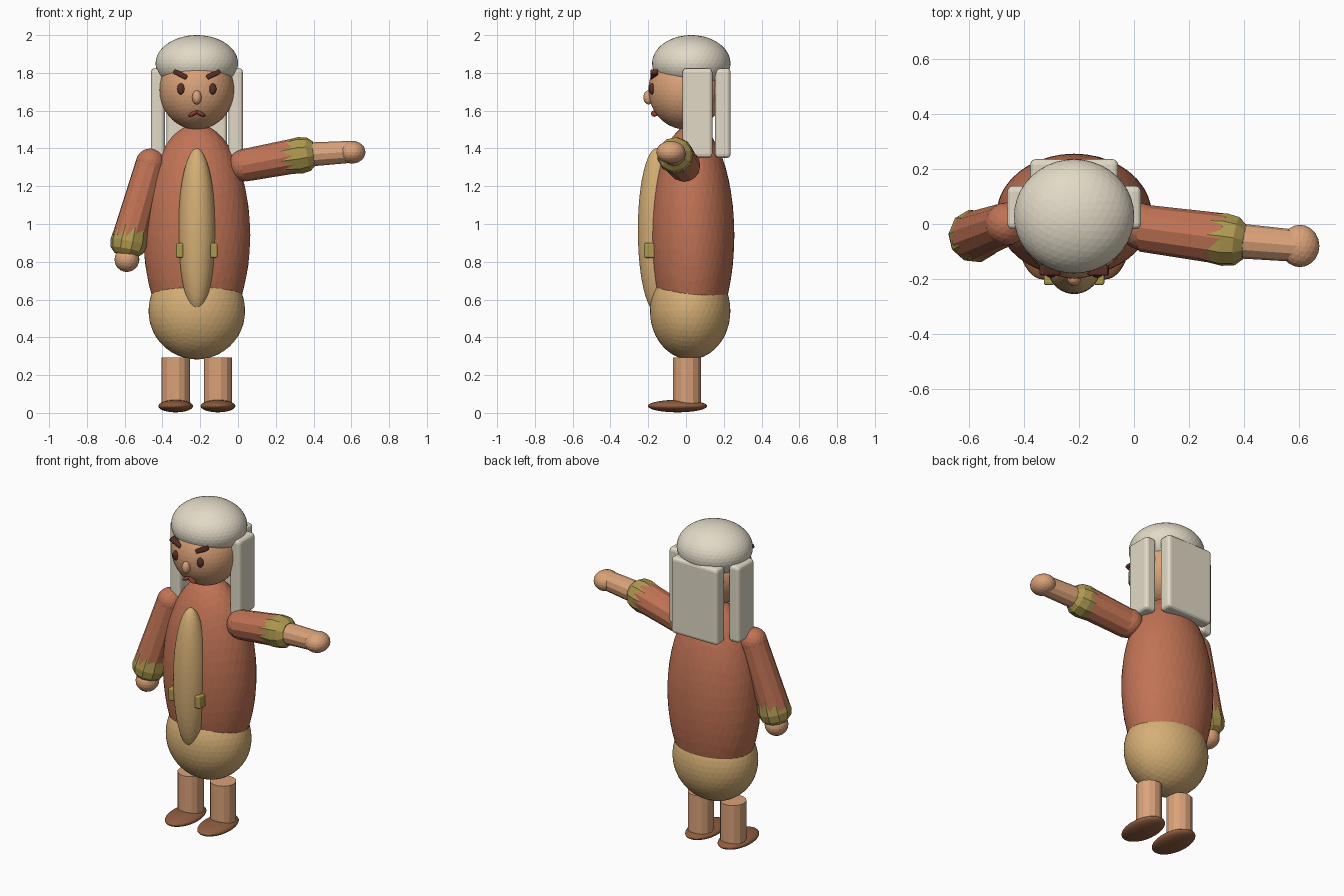
import bpy, bmesh, math
from mathutils import Vector, Matrix

if "Cube" in bpy.data.objects:
    bpy.data.objects.remove(bpy.data.objects["Cube"])

CX = -0.218  # the figure's own centre line


def material(name, rgb):
    m = bpy.data.materials.new(name)
    m.diffuse_color = (*rgb, 1)
    m.use_nodes = True
    m.node_tree.nodes["Principled BSDF"].inputs["Base Color"].default_value = m.diffuse_color
    return m


SKIN = material("skin", (0.70, 0.36, 0.19))
TAN = material("tan", (0.67, 0.43, 0.18))
RED = material("coat_red", (0.53, 0.17, 0.09))
CREAM = material("cream", (0.76, 0.70, 0.57))
OLIVE = material("olive", (0.42, 0.32, 0.08))
SHOE = material("shoe", (0.28, 0.11, 0.05))
DARK = material("dark_brown", (0.10, 0.03, 0.02))
LIP = material("lip", (0.26, 0.05, 0.03))


def finish(name, bm, mat):
    bmesh.ops.recalc_face_normals(bm, faces=bm.faces)
    mesh = bpy.data.meshes.new(name)
    bm.to_mesh(mesh)
    bm.free()
    mesh.materials.append(mat)
    ob = bpy.data.objects.new(name, mesh)
    bpy.context.collection.objects.link(ob)
    return ob


def ellipsoid(name, loc, radii, mat, sub=4, roll=0):
    bm = bmesh.new()
    bmesh.ops.create_icosphere(bm, subdivisions=sub, radius=1)
    bm.transform(Matrix.Translation(loc) @ Matrix.Rotation(roll, 4, 'Y') @ Matrix.Diagonal((*radii, 1)))
    return finish(name, bm, mat)


def block(name, loc, size, mat, bevel, roll=0):
    bm = bmesh.new()
    bmesh.ops.create_cube(bm, size=1)
    bm.transform(Matrix.Diagonal((*size, 1)))
    bmesh.ops.bevel(bm, geom=bm.edges[:], offset=bevel, segments=3, profile=0.5, affect='EDGES')
    bm.transform(Matrix.Translation(loc) @ Matrix.Rotation(roll, 4, 'Y'))
    return finish(name, bm, mat)


def tube(name, start, end, profile, mat, sides=12, twist=0):
    """Turned shape along start-end; profile holds (fraction, radius) pairs."""
    a, b = Vector(start), Vector(end)
    q = (b - a).to_track_quat('Z', 'Y')
    bm = bmesh.new()
    rings = []
    for t, r in profile:
        ring = []
        for i in range(sides):
            ang = 2 * math.pi * i / sides + twist
            ring.append(bm.verts.new(a.lerp(b, t) + q @ Vector((r * math.cos(ang), r * math.sin(ang), 0))))
        rings.append(ring)
    for r0, r1 in zip(rings, rings[1:]):
        for i in range(sides):
            j = (i + 1) % sides
            bm.faces.new((r0[i], r0[j], r1[j], r1[i]))
    bm.faces.new(rings[0])
    bm.faces.new(rings[-1])
    return finish(name, bm, mat)


# Torso: coat, breeches, shirt front
ellipsoid("coat", (CX, 0.033, 0.94), (0.283, 0.223, 0.59), RED)
ellipsoid("breeches", (CX, 0.022, 0.54), (0.256, 0.213, 0.257), TAN)
ellipsoid("shirt_front", (CX, -0.155, 0.967), (0.098, 0.1, 0.435), TAN)

# Head and wig
ellipsoid("head", (CX, 0, 1.71), (0.198, 0.199, 0.21), SKIN)
ellipsoid("wig_top", (CX, 0.028, 1.85), (0.219, 0.208, 0.15), CREAM)
block("wig_back", (CX, 0.195, 1.587), (0.32, 0.082, 0.475), CREAM, 0.02)

# Face centre
ellipsoid("nose", (CX, -0.198, 1.67), (0.025, 0.028, 0.037), SKIN, 3)

# Mirrored pairs
for s, side in ((-1, "left"), (1, "right")):
    block("wig_side_" + side, (CX + s * 0.206, 0.06, 1.587), (0.075, 0.158, 0.475), CREAM, 0.02)
    ellipsoid("eye_" + side, (CX + s * 0.084, -0.18, 1.715), (0.02, 0.016, 0.03), DARK, 3)
    block("brow_" + side, (CX + s * 0.088, -0.168, 1.792), (0.08, 0.04, 0.026), DARK, 0.008, -s * 0.45)
    ellipsoid("mouth_" + side, (CX + s * 0.02, -0.168, 1.584), (0.028, 0.018, 0.011), LIP, 3, s * 0.5)
    block("button_" + side, (CX + s * 0.091, -0.19, 0.86), (0.038, 0.065, 0.078), OLIVE, 0.009)
    x = CX + s * 0.112
    tube("leg_" + side, (x, 0.005, 0.045), (x, 0.005, 0.292), ((0, 0.075), (1, 0.075)), SKIN, 14)
    ellipsoid("shoe_" + side, (x, -0.045, 0.036), (0.092, 0.157, 0.033), SHOE, 4)

CUFF = ((0, 0.086), (0.55, 0.098), (0.82, 0.09), (1, 0.062))

# Lowered arm
ellipsoid("shoulder_left", (-0.465, 0, 1.32), (0.078, 0.078, 0.08), RED, 3)
tube("sleeve_left", (-0.465, 0, 1.32), (-0.58, -0.043, 0.92), ((0, 0.078), (1, 0.09)), RED)
tube("cuff_left", (-0.562, -0.036, 0.985), (-0.593, -0.05, 0.835), CUFF, OLIVE, 10, 0.2)
ellipsoid("hand_left", (-0.588, -0.052, 0.812), (0.066, 0.07, 0.066), SKIN, 3)

# Raised pointing arm
ellipsoid("shoulder_right", (0.03, -0.01, 1.31), (0.082, 0.085, 0.085), RED, 3)
tube("sleeve_right", (0.03, -0.015, 1.31), (0.33, -0.055, 1.366), ((0, 0.086), (1, 0.093)), RED)
tube("cuff_right", (0.235, -0.045, 1.349), (0.405, -0.066, 1.375), CUFF, OLIVE, 10, 0.2)
tube("forearm_right", (0.36, -0.06, 1.367), (0.60, -0.08, 1.382), ((0, 0.064), (1, 0.058)), SKIN)
ellipsoid("hand_right", (0.604, -0.08, 1.38), (0.071, 0.077, 0.06), SKIN, 3)
